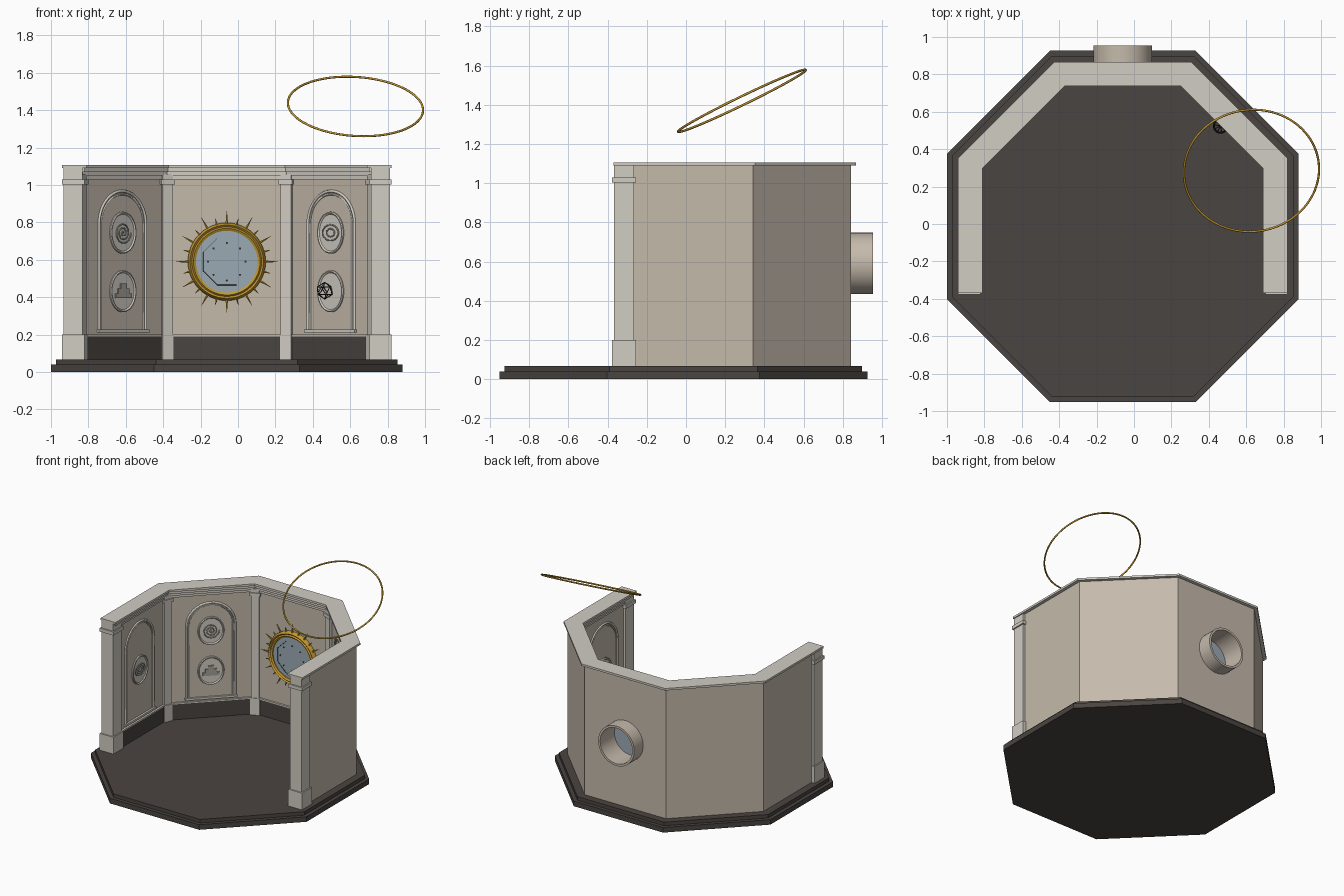
import bpy, bmesh, math
from math import sin, cos, tan, pi, radians
from mathutils import Matrix, Vector

if "Cube" in bpy.data.objects:
    bpy.data.objects.remove(bpy.data.objects["Cube"])

CX, CY, T = -0.06, -0.013, tan(pi / 8)
MZ = 0.59  # height of the round window

def mat(name, c):
    m = bpy.data.materials.new(name)
    m.diffuse_color = (*c, 1)
    m.use_nodes = True
    m.node_tree.nodes["Principled BSDF"].inputs["Base Color"].default_value = m.diffuse_color
    return m

WALL = mat("plaster", (0.56, 0.49, 0.41))
STONE = mat("pale_stone", (0.64, 0.61, 0.55))
DARK = mat("dark_stone", (0.068, 0.058, 0.052))
GOLD = mat("gold", (0.56, 0.32, 0.03))
GLASS = mat("glass", (0.33, 0.40, 0.45))
INK = mat("carved_line", (0.38, 0.35, 0.31))
BLACK = mat("dark_metal", (0.03, 0.03, 0.03))

def frame(deg):
    """Wall frame: x along the wall, y outward, z up."""
    return Matrix.Translation((CX, CY, 0)) @ Matrix.Rotation(radians(deg - 90), 4, 'Z')

def finish(name, bm, m, M=Matrix(), smooth=False):
    bmesh.ops.recalc_face_normals(bm, faces=bm.faces)
    me = bpy.data.meshes.new(name)
    bm.to_mesh(me)
    bm.free()
    me.transform(M)
    ob = bpy.data.objects.new(name, me)
    bpy.context.collection.objects.link(ob)
    me.materials.append(m)
    if smooth:
        bpy.ops.object.select_all(action='DESELECT')
        ob.select_set(True)
        bpy.context.view_layer.objects.active = ob
        bpy.ops.object.shade_smooth_by_angle(angle=radians(35))
    return ob

def prism(name, pts, z0, z1, m, M=Matrix()):
    bm = bmesh.new()
    f = bm.faces.new([bm.verts.new((x, y, z0)) for x, y in pts])
    r = bmesh.ops.extrude_face_region(bm, geom=[f])
    bmesh.ops.translate(bm, verts=[v for v in r['geom'] if isinstance(v, bmesh.types.BMVert)],
                        vec=(0, 0, z1 - z0))
    return finish(name, bm, m, M)

def box(name, x0, x1, y0, y1, z0, z1, m, M=Matrix()):
    return prism(name, [(x0, y0), (x1, y0), (x1, y1), (x0, y1)], z0, z1, m, M)

def octagon(a, n=8, start=-22.5):
    r = a / cos(pi / 8)
    return [(CX + r * cos(radians(start + 45 * i)), CY + r * sin(radians(start + 45 * i)))
            for i in range(n)]

def five_walls(name, a0, a1, z0, z1, m, yend=-0.365):
    """Strip along five sides of an octagon, cut square at the front."""
    def side(a):
        return [(CX + a, yend)] + octagon(a, 4, 22.5) + [(CX - a, yend)]
    return prism(name, side(a1) + side(a0)[::-1], z0, z1, m)

def lathe(name, prof, z, m, M, sx=1.0, closed=False, n=48):
    """Spin (radius, y) points around a horizontal axis through the wall."""
    bm = bmesh.new()
    rings = [[bm.verts.new((sx * r * cos(2 * pi * i / n), y, z + r * sin(2 * pi * i / n)))
              for i in range(n)] for r, y in prof]
    pairs = list(zip(rings, rings[1:] + rings[:1]))
    for a, b in (pairs if closed else pairs[:-1]):
        for i in range(n):
            j = (i + 1) % n
            bm.faces.new((a[i], a[j], b[j], b[i]))
    if not closed:
        bm.faces.new(rings[0])
        bm.faces.new(rings[-1])
    return finish(name, bm, m, M, True)

def tube(name, pts, r, m, M=Matrix(), cyclic=False, res=1):
    cu = bpy.data.curves.new(name, 'CURVE')
    cu.dimensions = '3D'
    cu.bevel_depth, cu.bevel_resolution, cu.use_fill_caps = r, res, True
    sp = cu.splines.new('POLY')
    sp.points.add(len(pts) - 1)
    for p, q in zip(sp.points, pts):
        p.co = (*q, 1)
    sp.use_cyclic_u = cyclic
    cu.materials.append(m)
    ob = bpy.data.objects.new(name, cu)
    ob.matrix_world = M
    bpy.context.collection.objects.link(ob)

# stepped octagonal floor
prism("floor_lower_step", octagon(0.94), 0, 0.04, DARK)
prism("floor_upper_step", octagon(0.912), 0.04, 0.068, DARK)

# walls with a round opening in the back
wall = five_walls("walls", 0.79, 0.855, 0.068, 1.09, WALL)
B = frame(90)
cutter = lathe("opening_cutter", [(0.14, 0.7), (0.14, 1.0)], MZ, WALL, B)
cutter.hide_render = True
mod = wall.modifiers.new("opening", 'BOOLEAN')
mod.operation, mod.object, mod.solver = 'DIFFERENCE', cutter, 'EXACT'
bpy.context.view_layer.objects.active = wall
bpy.ops.object.modifier_apply(modifier="opening")
bpy.data.objects.remove(cutter)

# skirting, cornice steps and coping
five_walls("skirting", 0.778, 0.792, 0.068, 0.19, DARK, -0.35)
five_walls("skirting_lip", 0.775, 0.792, 0.19, 0.2, STONE, -0.35)
for k, (a, z0, z1) in enumerate([(0.78, 1.03, 1.05), (0.77, 1.05, 1.07), (0.76, 1.07, 1.09)]):
    five_walls(f"cornice_step_{k}", a, 0.8, z0, z1, STONE, -0.35)
five_walls("coping", 0.75, 0.88, 1.09, 1.106, STONE, -0.37)

# square pillars at the open ends
for s, side in ((-1, "left"), (1, "right")):
    for part, g, z0, z1 in (("shaft", 0, 0.068, 1.09), ("base", 0.01, 0.068, 0.2),
                            ("capital", 0.01, 1.003, 1.03)):
        box(f"{side}_end_pillar_{part}", CX + s * (0.772 - g), CX + s * (0.872 + g),
            -0.367 - g, -0.265 + g, z0, z1, STONE)

# slim pillars in the four inner corners
for k in range(4):
    F = frame(22.5 + 45 * k)
    box(f"corner_pillar_{k}", -0.03, 0.03, 0.824, 0.87, 0.068, 1.06, STONE, F)
    box(f"corner_pillar_base_{k}", -0.034, 0.034, 0.818, 0.87, 0.068, 0.2, STONE, F)
    box(f"corner_pillar_capital_{k}", -0.039, 0.039, 0.816, 0.87, 1.003, 1.03, STONE, F)

# arched panels with oval medallions
def medallion(name, z, F):
    lathe(name, [(0.112, 0.795), (0.112, 0.782), (0.106, 0.778), (0.100, 0.782), (0.098, 0.785)],
          z, STONE, F, 0.86)

def spiral(name, z, F, turns=3, r=0.06):
    n = turns * 20
    tube(name, [(r * i / n * cos(2 * pi * i / 20), 0.784, z + r * i / n * sin(2 * pi * i / 20))
                for i in range(n + 1)], 0.004, INK, F)

def circles(name, z, F, radii=(0.03, 0.06)):
    for r in radii:
        tube(f"{name}_{r}", [(r * cos(pi * i / 16), 0.784, z + 0.7 * r * sin(pi * i / 16))
                             for i in range(32)], 0.004, INK, F, True)

for deg, label in ((180, "left"), (135, "back_left"), (45, "back_right"), (0, "right")):
    F = frame(deg)
    for k, (w, r) in enumerate(((0.177, 0.008), (0.16, 0.005))):
        arc = [(w * cos(pi * i / 24), 0.79, 0.79 + w * sin(pi * i / 24)) for i in range(25)]
        tube(f"{label}_arch_moulding_{k}", [(w, 0.79, 0.225)] + arc + [(-w, 0.79, 0.225)],
             r, STONE, F)
    box(f"{label}_panel_sill", -0.19, 0.19, 0.775, 0.795, 0.212, 0.228, STONE, F)
    if label in ("left", "right"):
        medallion(f"{label}_medallion", MZ, F)
        circles(f"{label}_emblem", MZ, F, (0.02, 0.04, 0.06))
    else:
        medallion(f"{label}_upper_medallion", 0.745, F)
        medallion(f"{label}_lower_medallion", 0.432, F)

# emblems: spiral, stepped mound, ripples and wire polyhedron
spiral("spiral_emblem", 0.745, frame(135))
for k, w in enumerate((0.06, 0.042, 0.022)):
    box(f"mound_emblem_{k}", -w, w, 0.776, 0.79, 0.395 + 0.026 * k, 0.421 + 0.026 * k,
        INK, frame(135))
circles("ripple_emblem", 0.745, frame(45))
bm = bmesh.new()
bmesh.ops.create_icosphere(bm, subdivisions=1, radius=0.045,
                           matrix=Matrix.Translation((-0.01, 0.75, 0.435)))
for k, e in enumerate(bm.edges):
    tube(f"polyhedron_edge_{k}", [v.co for v in e.verts], 0.0025, BLACK, frame(45), res=0)
bm.free()

# round window: rear sleeve, glass, gilded frame and sun rays
lathe("rear_sleeve", [(0.157, 0.85), (0.157, 0.968), (0.14, 0.968), (0.14, 0.85)],
      MZ, WALL, B, closed=True)
lathe("window_glass", [(0.17, 0.785), (0.17, 0.772)], MZ, GLASS, B)
lathe("gilded_frame", [(0.208, 0.793), (0.208, 0.775), (0.196, 0.757), (0.186, 0.766),
                       (0.178, 0.757), (0.165, 0.765), (0.165, 0.793)], MZ, GOLD, B, closed=True)
for k in range(24):
    a, tip = 2 * pi * k / 24, (0.272 if k % 2 == 0 else 0.24)
    bm = bmesh.new()
    L = tip - 0.2
    bmesh.ops.create_cone(bm, cap_ends=True, segments=6, radius1=0.008, radius2=0.001, depth=L,
                          matrix=Matrix.Translation((0, 0, 0.2 + L / 2)))
    finish(f"sun_ray_{k}", bm, GOLD,
           B @ Matrix.Translation((0, 0.776, MZ)) @ Matrix.Rotation(a, 4, 'Y'))

# fine lines and studs on the glass
tube("glass_tracery", [(0.135 * cos(radians(112.5 + 45 * i)), 0.771,
                        MZ + 0.135 * sin(radians(112.5 + 45 * i))) for i in range(5)],
     0.002, BLACK, B)
for k in range(8):
    a = pi * k / 4
    lathe(f"glass_stud_{k}", [(0.006, 0.773), (0.006, 0.768)], MZ + 0.1 * sin(a), BLACK,
          B @ Matrix.Translation((0.1 * cos(a), 0, 0)), n=8)

# tilted floating hoop
N = Vector((0.06, -0.435, 0.898))
H = Matrix.Translation((0.628, 0.285, 1.42)) @ N.to_track_quat('Z', 'Y').to_matrix().to_4x4()
tube("floating_hoop", [(0.362 * cos(pi * i / 48), 0.362 * sin(pi * i / 48), 0) for i in range(96)],
     0.006, GOLD, H, True, 2)
